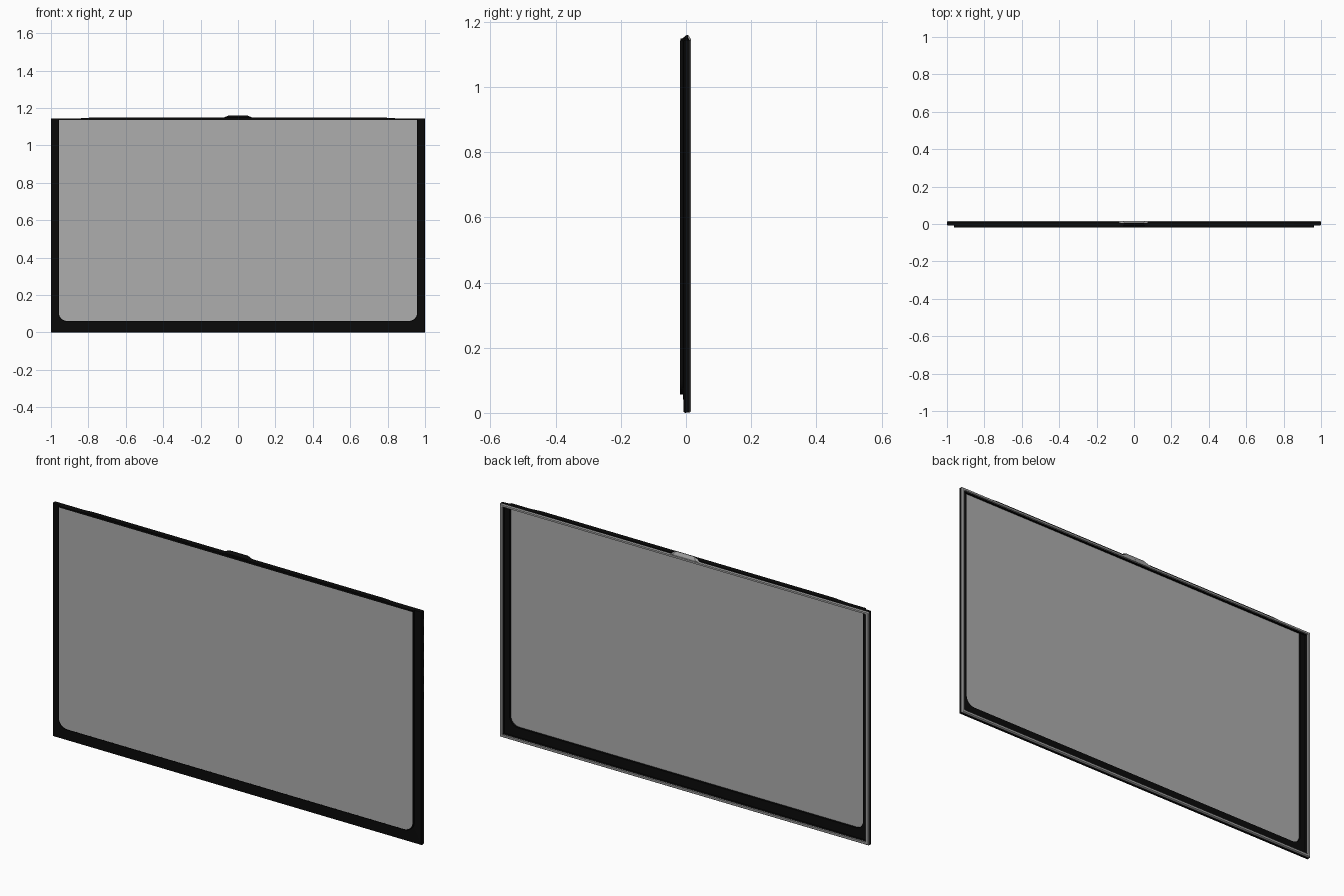
import bpy, bmesh, math

if "Cube" in bpy.data.objects:
    bpy.data.objects.remove(bpy.data.objects["Cube"])


def material(name, r, g, b):
    m = bpy.data.materials.new(name)
    m.diffuse_color = (r, g, b, 1)
    m.use_nodes = True
    m.node_tree.nodes["Principled BSDF"].inputs["Base Color"].default_value = m.diffuse_color
    return m


BLACK = material("black rubber", 0.003, 0.003, 0.003)
GLASS = material("grey glass", 0.42, 0.42, 0.42)
TRIM = material("grey trim", 0.34, 0.34, 0.34)


def outline(hw, z0, z1, y, r_low=0.003, r_top=0.003, seg=6):
    """Rounded rectangle facing front, with separate bottom and top radii."""
    pts = []
    for sx, top, start in ((1, 0, -90), (1, 1, 0), (-1, 1, 90), (-1, 0, 180)):
        r = r_top if top else r_low
        cx, cz = sx * (hw - r), (z1 - r) if top else (z0 + r)
        for i in range(seg + 1):
            a = math.radians(start + 90 * i / seg)
            pts.append((cx + r * math.cos(a), y, cz + r * math.sin(a)))
    return pts


def loft(name, loops, mat, closed=False):
    """Bridge equal loops; closed makes a ring, otherwise the ends are capped."""
    bm = bmesh.new()
    rows = [[bm.verts.new(p) for p in loop] for loop in loops]
    n = len(rows[0])
    for k in range(len(rows) if closed else len(rows) - 1):
        a, b = rows[k], rows[(k + 1) % len(rows)]
        for i in range(n):
            j = (i + 1) % n
            bm.faces.new((a[i], a[j], b[j], b[i]))
    if not closed:
        bm.faces.new(rows[0])
        bm.faces.new(rows[-1][::-1])
    bmesh.ops.recalc_face_normals(bm, faces=bm.faces)
    me = bpy.data.meshes.new(name)
    bm.to_mesh(me)
    bm.free()
    me.materials.append(mat)
    ob = bpy.data.objects.new(name, me)
    bpy.context.collection.objects.link(ob)
    bpy.context.view_layer.objects.active = ob
    ob.select_set(True)
    bpy.ops.object.shade_smooth_by_angle(angle=math.radians(30))
    ob.select_set(False)
    return ob


# Black surround: outer wall, front flange, raised lip and recessed back
R = 0.045
loft("window_surround", [
    outline(1.0, 0.002, 1.144, 0.010),
    outline(1.0, 0.0, 1.144, -0.003),
    outline(0.997, 0.003, 1.143, -0.007),
    outline(0.962, 0.057, 1.143, -0.009, R),
    outline(0.962, 0.057, 1.143, -0.018, R),
    outline(0.958, 0.061, 1.136, -0.018, R),
    outline(0.958, 0.061, 1.136, -0.003, R),
    outline(0.985, 0.015, 1.131, -0.003),
    outline(0.985, 0.015, 1.131, 0.010),
], BLACK, closed=True)

# Glass pane set near the front of the lip
loft("glass_pane", [
    outline(0.959, 0.060, 1.137, -0.0178, R),
    outline(0.959, 0.060, 1.137, -0.0130, R),
], GLASS)

# Chamfered trim around the back edge
loft("back_trim", [
    outline(1.0, 0.001, 1.144, 0.009),
    outline(1.0, 0.001, 1.144, 0.011),
    outline(0.996, 0.005, 1.140, 0.016),
    outline(0.985, 0.015, 1.131, 0.016),
    outline(0.985, 0.015, 1.131, 0.009),
], TRIM, closed=True)


def cap(hw_low, hw_top, z_low, z_top, y):
    """Low trapezoid section along the top edge."""
    return [(-hw_low, y, z_low), (hw_low, y, z_low),
            (hw_top, y, z_top), (-hw_top, y, z_top)]


# Slight crown along the top edge
loft("top_crown", [
    cap(0.90, 0.79, 1.141, 1.148, -0.017),
    cap(0.90, 0.79, 1.141, 1.148, 0.009),
], BLACK)

# Raised tab at the middle of the top, with a trim-coloured back
loft("top_tab", [
    cap(0.09, 0.06, 1.142, 1.150, -0.010),
    cap(0.09, 0.05, 1.142, 1.160, 0.003),
    cap(0.09, 0.05, 1.142, 1.160, 0.006),
], BLACK)
loft("top_tab_back", [
    cap(0.09, 0.05, 1.138, 1.160, 0.006),
    cap(0.09, 0.06, 1.138, 1.147, 0.015),
], TRIM)
